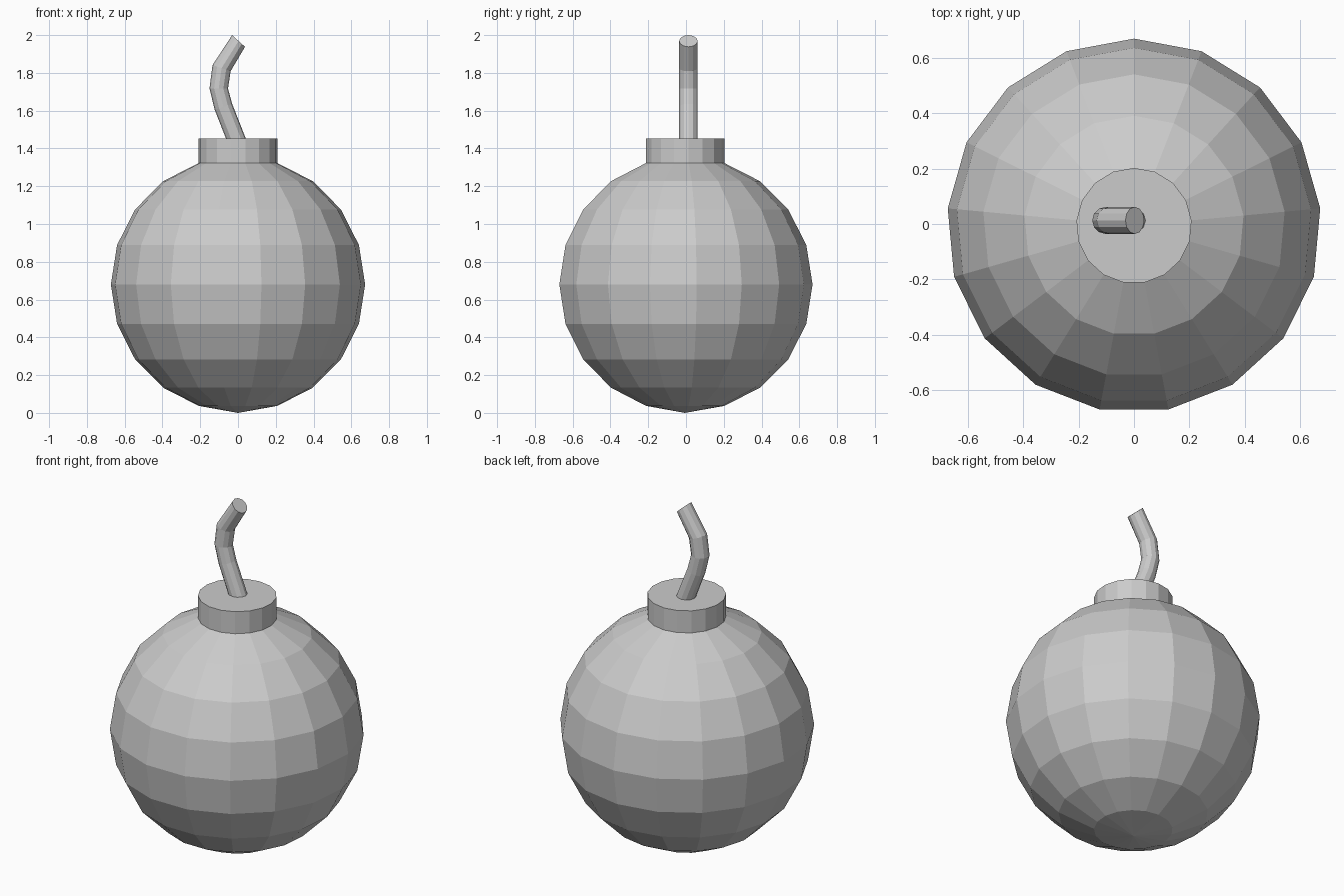
import bpy, bmesh
from math import sin, cos, pi, radians

if "Cube" in bpy.data.objects:
    bpy.data.objects.remove(bpy.data.objects["Cube"])

SIDES = 17
R = 0.676
CZ = 0.68
CY = -0.006


def make_object(name, bm):
    bmesh.ops.recalc_face_normals(bm, faces=bm.faces)
    mesh = bpy.data.meshes.new(name)
    bm.to_mesh(mesh)
    bm.free()
    obj = bpy.data.objects.new(name, mesh)
    bpy.context.collection.objects.link(obj)
    return obj


def skin(bm, rings):
    # Bridge consecutive vertex rings with quads
    for a, b in zip(rings, rings[1:]):
        n = len(a)
        for i in range(n):
            bm.faces.new((a[i], a[(i + 1) % n], b[(i + 1) % n], b[i]))


def round_ring(bm, r, z):
    return [bm.verts.new((r * sin(2 * pi * i / SIDES),
                          CY + r * cos(2 * pi * i / SIDES), z))
            for i in range(SIDES)]


# Body with neck collar extruded from its top ring
bm = bmesh.new()
rings = [round_ring(bm, R * cos(radians(lat)), CZ + R * sin(radians(lat)))
         for lat in range(-72, 73, 18)]
neck_r = R * cos(radians(72))
skin(bm, rings)
pole = bm.verts.new((0, CY, 0))
for i in range(SIDES):
    bm.faces.new((pole, rings[0][i], rings[0][(i + 1) % SIDES]))
bm.faces.new(rings[-1])
make_object("bomb_body", bm)

bm = bmesh.new()
collar = [round_ring(bm, neck_r, z) for z in (CZ + R * sin(radians(72)), 1.452)]
skin(bm, collar)
bm.faces.new(collar[-1])
bm.faces.new(collar[0])
make_object("neck_collar", bm)

# Bent fuse: centre x, centre z, half-width vector x, z of each section
fuse_path = [
    (0.000, 1.425, 0.052, 0.000),
    (-0.011, 1.452, 0.051, 0.004),
    (-0.077, 1.620, 0.046, 0.016),
    (-0.102, 1.717, 0.049, 0.000),
    (-0.087, 1.825, 0.048, -0.016),
    (0.003, 1.969, 0.034, -0.031),
]
FUSE_SIDES = 12
FUSE_Y = 0.013
bm = bmesh.new()
rings = []
for x, z, hx, hz in fuse_path:
    angles = [2 * pi * i / FUSE_SIDES for i in range(FUSE_SIDES)]
    rings.append([bm.verts.new((x + hx * cos(a), FUSE_Y + 0.049 * sin(a), z + hz * cos(a)))
                  for a in angles])
skin(bm, rings)
bm.faces.new(rings[0])
bm.faces.new(rings[-1])
make_object("fuse", bm)
